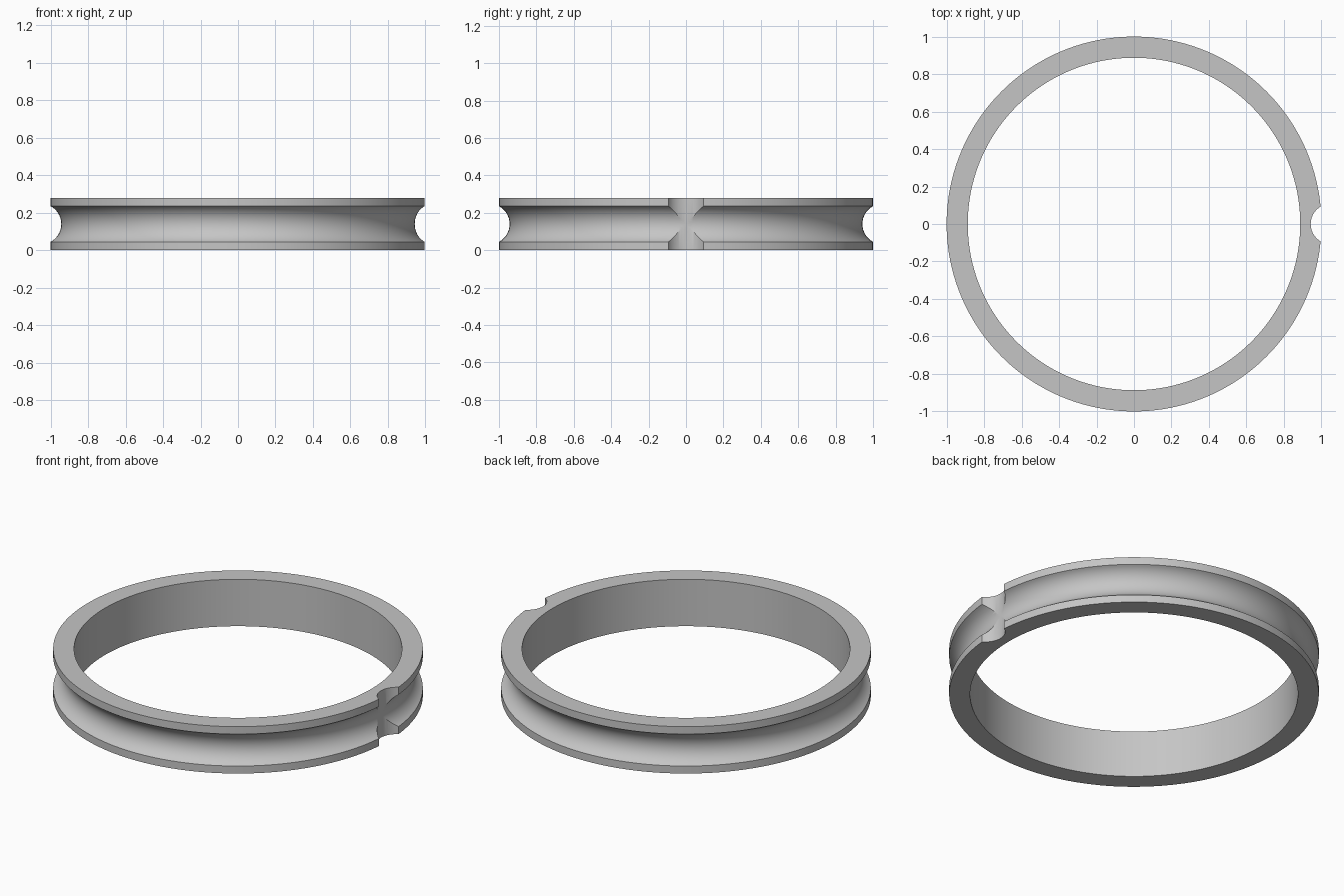
import bpy, bmesh
from math import asin, cos, sin, pi
from mathutils import Matrix

if "Cube" in bpy.data.objects:
    bpy.data.objects.remove(bpy.data.objects["Cube"], do_unlink=True)

OUTER, INNER, HEIGHT = 1.0, 0.887, 0.28
CUT_RADIUS, CUT_CENTRE = 0.108, 1.051
SEGMENTS, ARC_STEPS = 160, 20

# Single plain grey
grey = bpy.data.materials.new("plain_grey")
grey.use_nodes = True
colour = (0.56, 0.56, 0.56, 1)
grey.diffuse_color = colour
grey.node_tree.nodes["Principled BSDF"].inputs["Base Color"].default_value = colour


def make_object(name, bm):
    bmesh.ops.recalc_face_normals(bm, faces=bm.faces)
    mesh = bpy.data.meshes.new(name)
    bm.to_mesh(mesh)
    bm.free()
    mesh.materials.append(grey)
    obj = bpy.data.objects.new(name, mesh)
    bpy.context.collection.objects.link(obj)
    return obj


# Ring cross-section: square rims with a round groove between them
half_chord = (CUT_RADIUS ** 2 - (CUT_CENTRE - OUTER) ** 2) ** 0.5
spread = asin(half_chord / CUT_RADIUS)
profile = [(INNER, 0), (OUTER, 0)]
for i in range(ARC_STEPS + 1):
    a = -spread + 2 * spread * i / ARC_STEPS
    profile.append((CUT_CENTRE - CUT_RADIUS * cos(a), HEIGHT / 2 + CUT_RADIUS * sin(a)))
profile += [(OUTER, HEIGHT), (INNER, HEIGHT)]

# Revolve the section around z
bm = bmesh.new()
rings = []
for s in range(SEGMENTS):
    t = 2 * pi * s / SEGMENTS
    rings.append([bm.verts.new((r * cos(t), r * sin(t), z)) for r, z in profile])
n = len(profile)
for s in range(SEGMENTS):
    a, b = rings[s], rings[(s + 1) % SEGMENTS]
    for i in range(n):
        j = (i + 1) % n
        bm.faces.new((a[i], b[i], b[j], a[j]))
ring = make_object("grooved_ring", bm)

# Upright round notch on the left side
bm = bmesh.new()
bmesh.ops.create_cone(bm, cap_ends=True, segments=64, radius1=CUT_RADIUS,
                      radius2=CUT_RADIUS, depth=HEIGHT * 2,
                      matrix=Matrix.Translation((CUT_CENTRE, 0, HEIGHT / 2)))
cutter = make_object("notch_cutter", bm)
cutter.hide_render = True

cut = ring.modifiers.new("notch", 'BOOLEAN')
cut.operation = 'DIFFERENCE'
cut.solver = 'EXACT'
cut.object = cutter

bpy.ops.object.select_all(action='DESELECT')
ring.select_set(True)
bpy.context.view_layer.objects.active = ring
bpy.ops.object.modifier_apply(modifier=cut.name)
bpy.data.objects.remove(cutter, do_unlink=True)
bpy.ops.object.shade_smooth_by_angle(angle=pi / 6)
